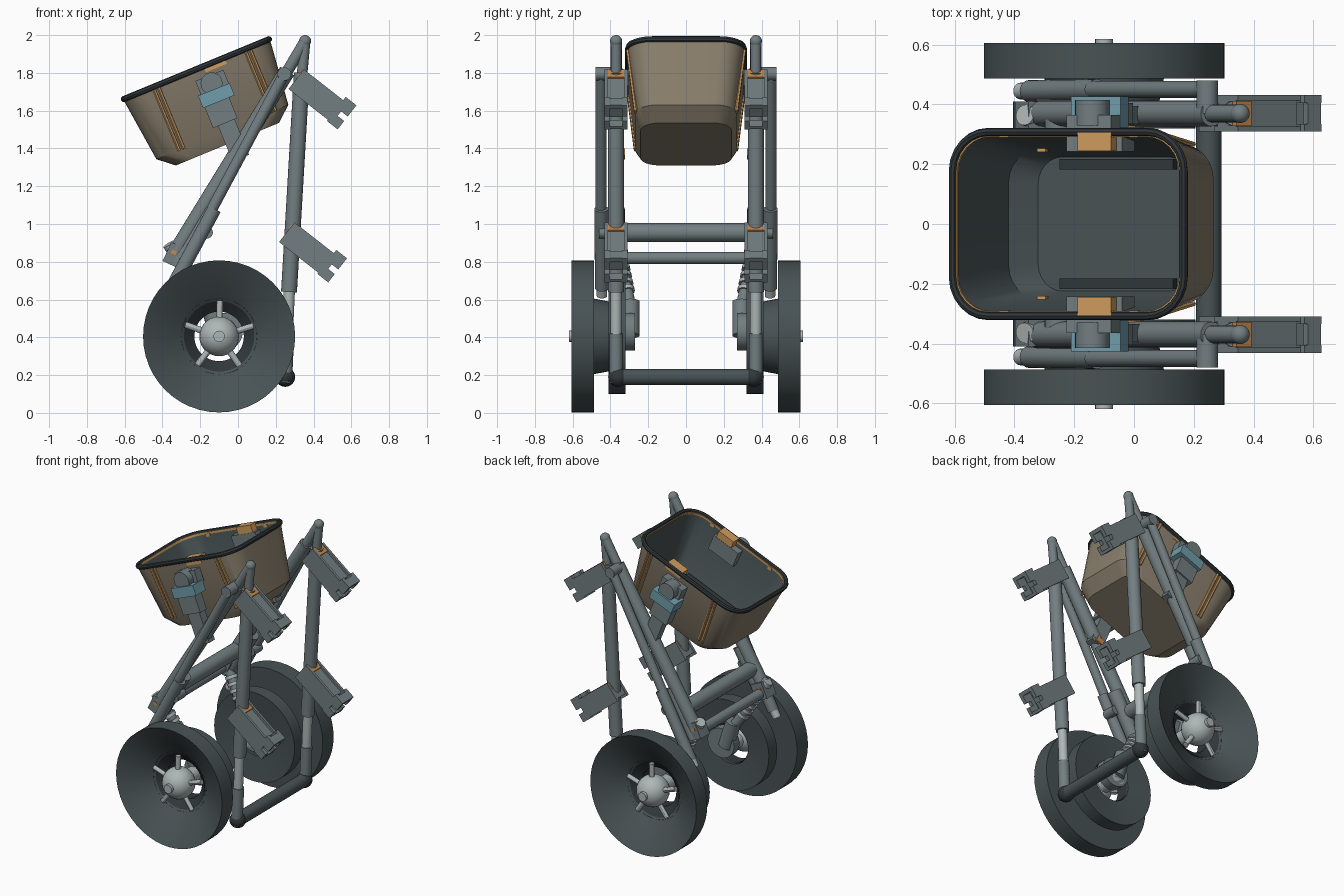
import bpy, bmesh, math
from math import sin, cos, radians, pi
from mathutils import Vector, Matrix

if "Cube" in bpy.data.objects:
    bpy.data.objects.remove(bpy.data.objects["Cube"])


def material(name, r, g, b):
    m = bpy.data.materials.new(name)
    m.use_nodes = True
    m.diffuse_color = (r, g, b, 1)
    m.node_tree.nodes["Principled BSDF"].inputs["Base Color"].default_value = (r, g, b, 1)
    return m


STEEL = material("steel grey", .17, .21, .22)
PALE = material("pale metal", .42, .47, .47)
DARK = material("dark rubber", .065, .085, .09)
BLACK = material("black trim", .03, .038, .042)
TAN = material("tan shell", .25, .21, .15)
ORANGE = material("orange", .62, .33, .11)
RUST = material("deep orange", .58, .25, .07)
BLUE = material("dull blue", .16, .34, .41)


def finish(name, bm, mat, smooth=True):
    bmesh.ops.recalc_face_normals(bm, faces=bm.faces)
    me = bpy.data.meshes.new(name)
    bm.to_mesh(me)
    bm.free()
    ob = bpy.data.objects.new(name, me)
    bpy.context.scene.collection.objects.link(ob)
    me.materials.append(mat)
    if smooth:
        bpy.ops.object.select_all(action='DESELECT')
        ob.select_set(True)
        bpy.context.view_layer.objects.active = ob
        bpy.ops.object.shade_smooth_by_angle(angle=radians(30))
    return ob


def tube(name, a, b, r, mat, r2=None, n=20):
    a, b = Vector(a), Vector(b)
    d = b - a
    bm = bmesh.new()
    M = Matrix.Translation((a + b) / 2) @ d.to_track_quat('Z', 'Y').to_matrix().to_4x4()
    bmesh.ops.create_cone(bm, cap_ends=True, segments=n, radius1=r,
                          radius2=r if r2 is None else r2, depth=d.length, matrix=M)
    return finish(name, bm, mat)


def ball(name, c, r, mat):
    bm = bmesh.new()
    bmesh.ops.create_uvsphere(bm, u_segments=24, v_segments=14, radius=r, matrix=Matrix.Translation(c))
    return finish(name, bm, mat)


def block(name, c, size, tilt, mat, M=Matrix.Identity(4)):
    bm = bmesh.new()
    bmesh.ops.create_cube(bm, size=1, matrix=M @ Matrix.Translation(c)
                          @ Matrix.Rotation(radians(tilt), 4, 'Y') @ Matrix.Diagonal((*size, 1)))
    return finish(name, bm, mat, False)


def loft(name, rings, mat, cap_last=False, closed=False, M=Matrix.Identity(4)):
    bm = bmesh.new()
    loops = [[bm.verts.new(M @ Vector(p)) for p in ring] for ring in rings]
    pairs = list(zip(loops, loops[1:])) + ([(loops[-1], loops[0])] if closed else [])
    for A, B in pairs:
        for i in range(len(A)):
            j = (i + 1) % len(A)
            bm.faces.new((A[i], A[j], B[j], B[i]))
    if cap_last:
        bm.faces.new(loops[-1])
    return finish(name, bm, mat)


def rounded(hx, hy, r, w, n=6):
    pts = []
    for k, (sx, sy) in enumerate(((1, 1), (-1, 1), (-1, -1), (1, -1))):
        for i in range(n + 1):
            t = (k + i / n) * pi / 2
            pts.append((sx * (hx - r) + r * cos(t), sy * (hy - r) + r * sin(t), w))
    return pts


def wheel_ring(r, y, c, n=48):
    return [(c[0] + r * cos(2 * pi * i / n), y, c[1] + r * sin(2 * pi * i / n)) for i in range(n)]


# Tilted basket: shell, liner, rim
TILT = Matrix.Translation((-.22, 0, 1.82)) @ Matrix.Rotation(radians(-22.4), 4, 'Y')
loft("basket_shell", [rounded(.42, .31, .13, 0), rounded(.378, .268, .12, -.36),
                      rounded(.295, .24, .10, -.43)], TAN, cap_last=True, M=TILT)
loft("basket_liner", [rounded(.408, .298, .12, 0), rounded(.36, .25, .11, -.35),
                      rounded(.28, .225, .09, -.415)], DARK, cap_last=True, M=TILT)
loft("basket_rim", [rounded(.418 + .014 * cos(t), .308 + .014 * cos(t), .13 + .014 * cos(t), .016 * sin(t))
                    for t in [k * pi / 4 for k in range(8)]], BLACK, closed=True, M=TILT)
loft("rim_pinstripe", [rounded(.402, .292, .12, .002), rounded(.406, .296, .12, .002),
                       rounded(.406, .296, .12, -.012), rounded(.402, .292, .12, -.012)],
     ORANGE, closed=True, M=TILT)

# Cross bars
tube("bottom_cross_bar", (.25, -.37, .19), (.25, .37, .19), .043, DARK)
tube("upper_cross_tube", (-.25, -.37, .955), (-.25, .37, .955), .05, STEEL)
tube("lower_cross_tube", (-.34, -.37, .82), (-.34, .37, .82), .033, STEEL)

for s, side in ((1, "left"), (-1, "right")):
    def P(x, y, z):
        return (x, s * y, z)

    # Basket strips, inner tabs, clip, inner ledge
    for u in (-.235, .29):
        for du in (-.013, .013):
            tube(side + "_basket_strip", TILT @ Vector((u + du, s * .309, -.015)),
                 TILT @ Vector((u + du, s * .267, -.365)), .009, ORANGE, n=6)
    for u, y, w in ((-.235, .296, -.015), (.235, .296, -.015), (-.235, .248, -.345)):
        block(side + "_inner_tab", (u, s * y, w), (.03, .014, .025), 0, ORANGE, TILT)
    block(side + "_rim_clip", (.10, s * .277, -.01), (.12, .064, .05), 0, ORANGE, TILT)
    block(side + "_clip_backing", (.08, s * .268, -.09), (.20, .05, .11), 0, STEEL, TILT)
    block(side + "_floor_ledge", (.02, s * .2, -.39), (.41, .035, .035), 0, BLACK, TILT)

    # Basket bracket
    block(side + "_bracket_blue", P(-.115, .375, 1.68), (.18, .105, .07), -22, BLUE)
    block(side + "_bracket_back", P(-.135, .335, 1.745), (.16, .06, .09), -22, STEEL)
    tube(side + "_bracket_dome", P(-.14, .33, 1.745), P(-.14, .415, 1.745), .058, STEEL)
    block(side + "_bracket_plate", P(-.09, .37, 1.59), (.14, .07, .12), -22, STEEL)
    block(side + "_bracket_arm", P(-.03, .365, 1.46), (.095, .06, .24), -22, STEEL)
    block(side + "_bracket_pad", P(.0, .35, 1.37), (.055, .055, .04), -22, RUST)

    # Rear post
    tube(side + "_post_upper", P(.27, .37, .64), P(.338, .37, 1.8), .042, STEEL)
    tube(side + "_post_top", P(.338, .37, 1.78), P(.355, .37, 1.965), .028, STEEL)
    tube(side + "_post_lower", P(.25, .37, .17), P(.272, .37, .66), .03, PALE)
    tube(side + "_post_foot", P(.25, .37, .16), P(.262, .37, .42), .036, STEEL)
    ball(side + "_foot_joint", P(.25, .36, .19), .052, BLACK)
    ball(side + "_top_joint", P(.355, .37, 1.968), .032, STEEL)

    # Leaning main bar and outer strut
    tube(side + "_main_bar_top", P(.355, .37, 1.967), P(.25, .37, 1.79), .03, STEEL)
    tube(side + "_main_bar", P(.26, .37, 1.81), P(-.335, .37, .84), .043, STEEL)
    tube(side + "_main_sleeve", P(-.15, .37, 1.08), P(-.325, .37, .78), .046, STEEL)
    tube(side + "_strut_pin", P(.245, .37, 1.795), P(.245, .48, 1.795), .036, STEEL)
    tube(side + "_outer_strut", P(.245, .45, 1.795), P(-.14, .45, 1.075), .029, STEEL)
    tube(side + "_strut_sleeve", P(-.125, .448, 1.08), P(-.35, .445, .66), .037, STEEL)
    tube(side + "_strut_end", P(-.29, .445, .77), P(-.38, .445, .62), .028, PALE)
    tube(side + "_sleeve_pin", P(-.165, .37, .955), P(-.165, .46, .955), .032, STEEL)

    # Lower bracket with shock absorber
    block(side + "_shock_bracket", P(-.335, .36, .835), (.09, .10, .11), 25, STEEL)
    block(side + "_shock_bracket_band", P(-.34, .36, .85), (.028, .106, .02), 25, RUST)
    top, low = Vector(P(-.35, .36, .87)), Vector(P(-.16, .295, .56))
    tube(side + "_shock_body", top, low, .032, STEEL)
    tube(side + "_shock_cap", top.lerp(low, -.08), top, .035, PALE)
    for k in range(4):
        tube(side + "_shock_ring", top.lerp(low, .32 + .12 * k), top.lerp(low, .38 + .12 * k), .042, PALE)
    tube(side + "_hub_arm", P(-.1, .295, .41), P(-.155, .295, .59), .05, STEEL)
    tube(side + "_hub_cover", P(-.075, .27, .43), P(-.075, .33, .43), .1, STEEL, n=32)
    tube(side + "_stub_axle", P(-.1, .27, .405), P(-.1, .5, .405), .05, PALE)

    # Wheel: dished outer tyre, collar and smaller inner disc
    c = (-.1, .405)
    profile = ((.18, .475), (.4025, .605), (.4025, .487), (.2, .487), (.185, .41),
               (.305, .41), (.305, .32), (.135, .338), (.135, .43))
    loft(side + "_wheel", [wheel_ring(r, s * y, c) for r, y in profile], DARK, closed=True)
    loft(side + "_wheel_lining", [wheel_ring(r, s * y, c) for r, y in
                                  ((.186, .483), (.131, .435), (.131, .345), (.16, .40))], BLACK, closed=True)
    ball(side + "_hub", P(-.1, .50, .405), .105, PALE)
    tube(side + "_hub_bolt", P(-.1, .56, .405), P(-.1, .62, .405), .03, PALE)
    for k in range(5):
        t = radians(17 + 72 * k)
        tube(side + "_spoke", P(-.1 + .08 * cos(t), .51, .405 + .08 * sin(t)),
             P(-.1 + .19 * cos(t), .51, .405 + .19 * sin(t)), .017, PALE, n=12)

    # Angled channels clamped on the rear post, with hollow notched ends
    for level, x, z in (("upper", .31, 1.765), ("lower", .26, .955)):
        M = Matrix.Translation((x, s * .37, z)) @ Matrix.Rotation(radians(38), 4, 'Y')
        name = side + "_" + level + "_channel"
        for e in (-1, 1):
            block(name + "_wall", (.13, e * .052, 0), (.265, .018, .132), 0, STEEL, M)
            block(name + "_web", (.275, e * .048, 0), (.03, .026, .13), 0, STEEL, M)
            block(name + "_upper_cheek", (.298, e * .048, .05), (.072, .026, .075), 0, STEEL, M)
            block(name + "_lower_cheek", (.298, e * .048, -.046), (.072, .026, .056), 0, STEEL, M)
        block(name + "_core", (.13, 0, 0), (.26, .09, .10), 0, STEEL, M)
        block(name + "_end_top", (.305, 0, .075), (.056, .1, .025), 0, STEEL, M)
        block(name + "_end_bottom", (.305, 0, -.064), (.056, .1, .02), 0, STEEL, M)
        block(name + "_clamp", (.025, 0, .041), (.064, .085, .042), 0, RUST, M)
